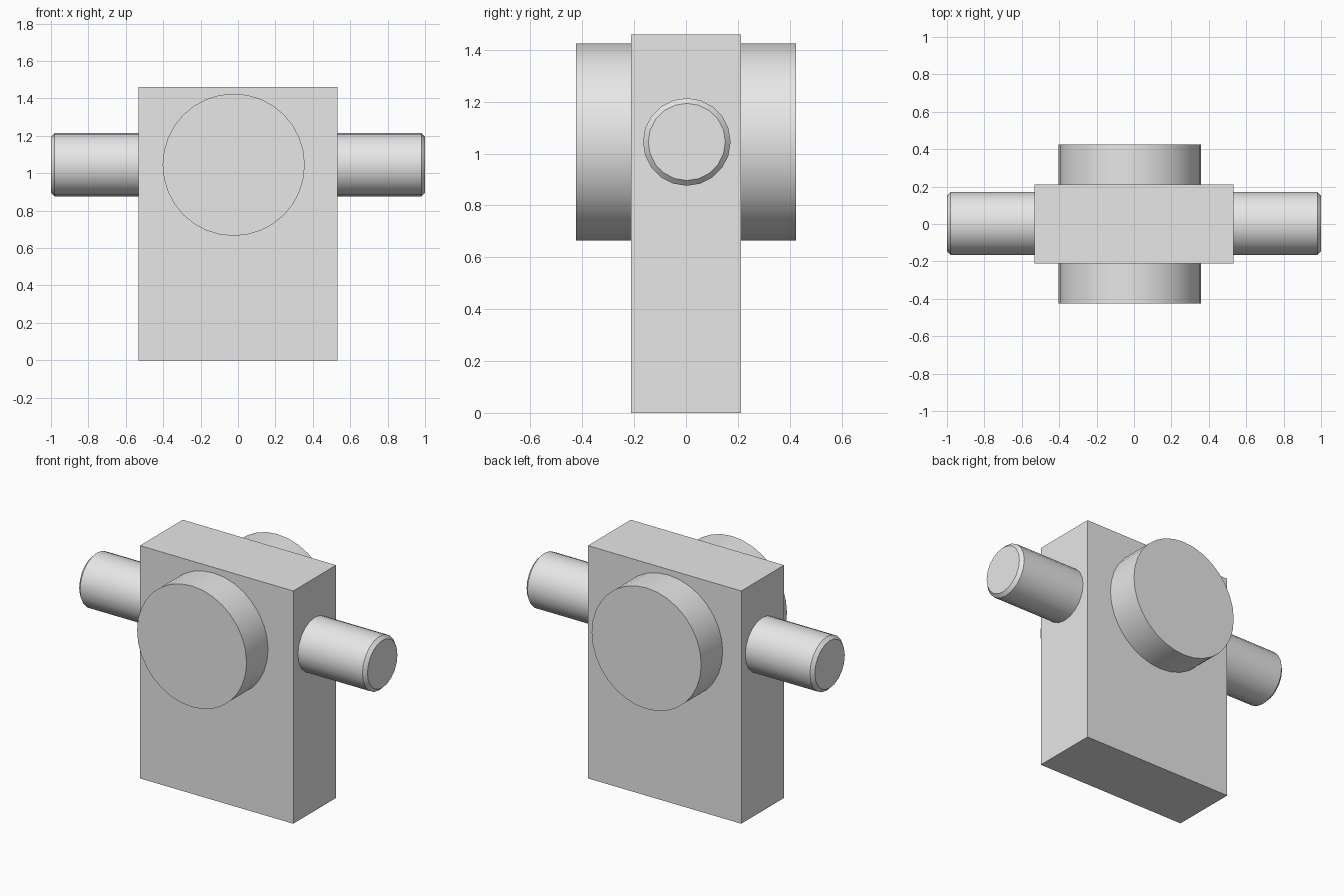
import bpy
from math import radians

if "Cube" in bpy.data.objects:
    bpy.data.objects.remove(bpy.data.objects["Cube"])

# Single plain grey
GREY = (0.8, 0.8, 0.8, 1.0)
grey = bpy.data.materials.new("plain grey")
grey.use_nodes = True
grey.diffuse_color = GREY
grey.node_tree.nodes["Principled BSDF"].inputs["Base Color"].default_value = GREY


def finish(name):
    obj = bpy.context.object
    obj.name = name
    obj.data.materials.append(grey)
    return obj


def rod(name, radius, length, sides, location, rotation):
    bpy.ops.mesh.primitive_cylinder_add(vertices=sides, radius=radius, depth=length,
                                        location=location, rotation=rotation)
    obj = finish(name)
    bpy.ops.object.shade_smooth_by_angle(angle=radians(30))
    return obj


# Upright rectangular block
bpy.ops.mesh.primitive_cube_add(size=1, location=(0, 0, 0.73))
block = finish("block")
block.scale = (1.064, 0.424, 1.46)

# Wide drum passing through the block from front to back
rod("drum", 0.38, 0.85, 32, (-0.023, 0, 1.045), (radians(90), 0, 0))

# Side-to-side axle with chamfered ends, cut into the mesh
axle = rod("axle", 0.169, 2.0, 20, (0, 0.003, 1.045), (0, radians(90), 0))
bevel = axle.modifiers.new("end chamfer", "BEVEL")
bevel.width = 0.02
bevel.segments = 1
bevel.limit_method = "ANGLE"
bevel.angle_limit = radians(60)
bpy.ops.object.modifier_move_to_index(modifier=bevel.name, index=0)
